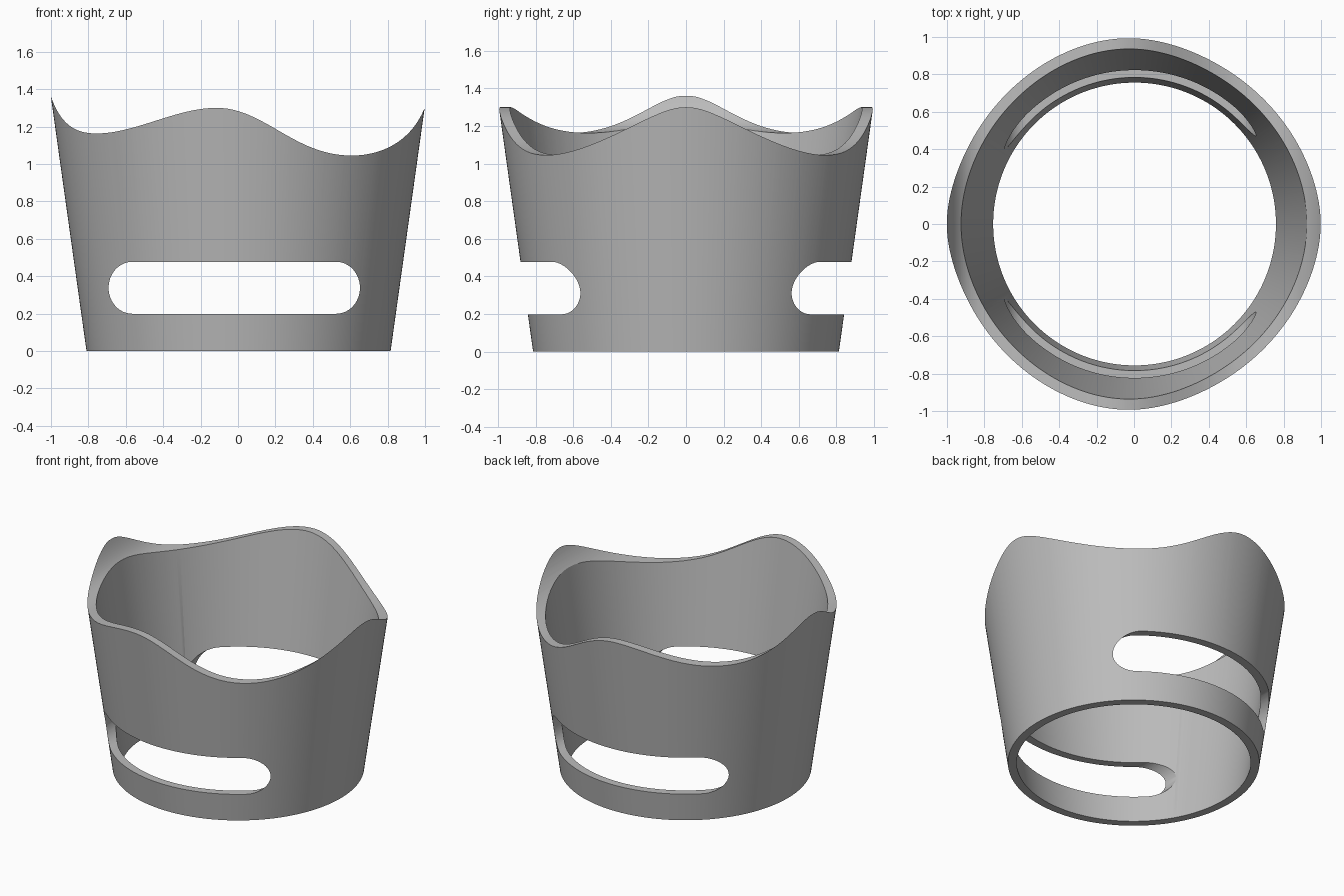
import bpy
import bmesh
import math
from mathutils import Vector
from mathutils.geometry import interpolate_bezier

if "Cube" in bpy.data.objects:
    bpy.data.objects.remove(bpy.data.objects["Cube"])

BASE_RADIUS, WALL, FLARE = 0.813, 0.057, 0.14
CENTRE_X, BLANK_HEIGHT = 0.003, 1.5

grey = bpy.data.materials.new("plain grey")
grey.use_nodes = True
colour = (0.5, 0.5, 0.5, 1)
grey.diffuse_color = colour
grey.node_tree.nodes["Principled BSDF"].inputs["Base Color"].default_value = colour


def add_object(name, bm):
    bmesh.ops.recalc_face_normals(bm, faces=bm.faces)
    mesh = bpy.data.meshes.new(name)
    bm.to_mesh(mesh)
    bm.free()
    mesh.materials.append(grey)
    obj = bpy.data.objects.new(name, mesh)
    bpy.context.collection.objects.link(obj)
    return obj


def flared_ring(name, segments=240):
    """Spin a slanted wall section around the upright axis."""
    bm = bmesh.new()
    top = BASE_RADIUS + FLARE * BLANK_HEIGHT
    section = [(BASE_RADIUS, 0), (top, BLANK_HEIGHT),
               (top - WALL, BLANK_HEIGHT), (BASE_RADIUS - WALL, 0)]
    verts = [bm.verts.new((r, 0, z)) for r, z in section]
    edges = [bm.edges.new((verts[i], verts[i - 1])) for i in range(4)]
    bmesh.ops.spin(bm, geom=verts + edges, cent=(0, 0, 0), axis=(0, 0, 1),
                   angle=math.tau, steps=segments, use_merge=True)
    bmesh.ops.remove_doubles(bm, verts=bm.verts, dist=1e-5)
    bmesh.ops.translate(bm, verts=bm.verts, vec=(CENTRE_X, 0, 0))
    return add_object(name, bm)


def cutter(name, outline):
    """Extrude an x-z outline from front to back."""
    bm = bmesh.new()
    face = bm.faces.new([bm.verts.new((x, -1.5, z)) for x, z in outline])
    solid = bmesh.ops.extrude_face_region(bm, geom=[face])
    moved = [v for v in solid["geom"] if isinstance(v, bmesh.types.BMVert)]
    bmesh.ops.translate(bm, verts=moved, vec=(0, 3, 0))
    obj = add_object(name, bm)
    obj.hide_render = True
    return obj


# Wavy rim: one curve across the width, crests and dips joined smoothly
waves = [
    [(-1.0, 1.36), (-0.95, 1.22), (-0.88, 1.163), (-0.757, 1.163)],
    [(-0.757, 1.163), (-0.55, 1.163), (-0.33, 1.3), (-0.115, 1.3)],
    [(-0.115, 1.3), (0.14, 1.3), (0.3, 1.045), (0.607, 1.045)],
    [(0.607, 1.045), (0.78, 1.045), (0.93, 1.13), (0.998, 1.3)],
]
rim = [(-1.3, 1.36)]
for wave in waves:
    a, ha, hb, b = [Vector((x, z, 0)) for x, z in wave]
    rim += [(p.x, p.y) for p in interpolate_bezier(a, ha, hb, b, 25)[:-1]]
rim += [(0.998, 1.3), (1.3, 1.3), (1.3, 2), (-1.3, 2)]

# Rounded slot, running through front and back
slot = []
for end_x, start in ((0.525, -90), (-0.565, 90)):
    for i in range(25):
        a = math.radians(start + 180 * i / 24)
        slot.append((end_x + 0.127 * math.cos(a), 0.338 + 0.139 * math.sin(a)))

# Cut the ring, then drop the cutters
ring = flared_ring("holder_ring")
for tool in (cutter("rim_cutter", rim), cutter("slot_cutter", slot)):
    mod = ring.modifiers.new(tool.name, "BOOLEAN")
    mod.operation = "DIFFERENCE"
    mod.solver = "EXACT"
    mod.object = tool
    bpy.context.view_layer.objects.active = ring
    bpy.ops.object.modifier_apply(modifier=mod.name)
    bpy.data.objects.remove(tool)

bpy.ops.object.select_all(action="DESELECT")
ring.select_set(True)
bpy.context.view_layer.objects.active = ring
bpy.ops.object.shade_smooth_by_angle(angle=math.radians(30))
